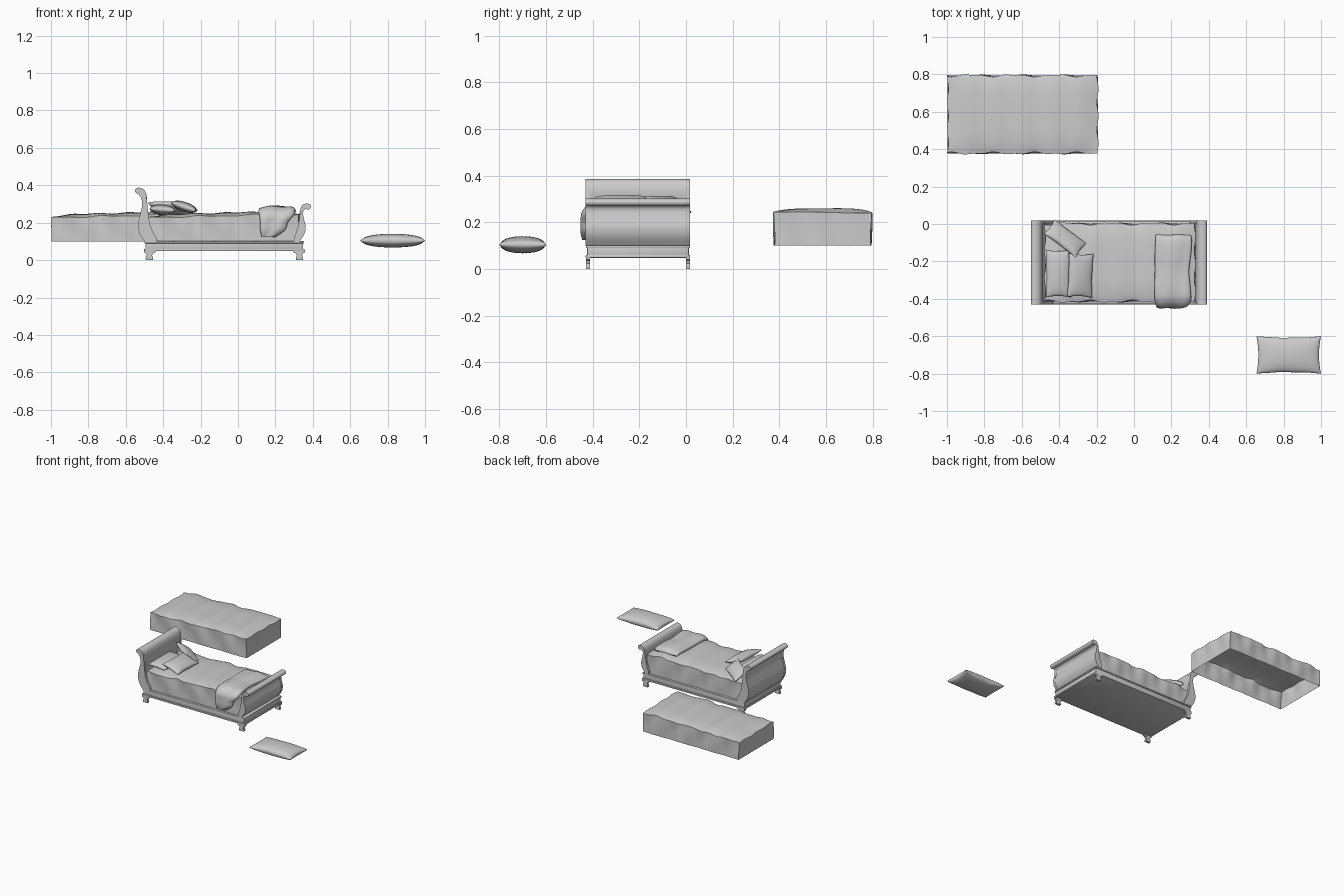
import bpy, bmesh, math
from mathutils import Vector

if "Cube" in bpy.data.objects:
    bpy.data.objects.remove(bpy.data.objects["Cube"])

Y0, Y1 = -0.43, 0.018          # bed width
YC = (Y0 + Y1) / 2


def finish(name, bm, angle=40):
    bmesh.ops.recalc_face_normals(bm, faces=bm.faces)
    me = bpy.data.meshes.new(name)
    bm.to_mesh(me)
    bm.free()
    ob = bpy.data.objects.new(name, me)
    bpy.context.collection.objects.link(ob)
    bpy.ops.object.select_all(action='DESELECT')
    ob.select_set(True)
    bpy.context.view_layer.objects.active = ob
    bpy.ops.object.shade_smooth_by_angle(angle=math.radians(angle))
    return ob


def spline(pts, n=4):
    # open Catmull-Rom through the points
    p = [Vector(q) for q in pts]
    p = [p[0]] + p + [p[-1]]
    out = []
    for i in range(1, len(p) - 2):
        a, b, c, d = p[i - 1:i + 3]
        for k in range(n):
            t = k / n
            out.append(0.5 * (2 * b + (c - a) * t + (2 * a - 5 * b + 4 * c - d) * t * t
                              + (3 * b - a - 3 * c + d) * t ** 3))
    return out + [p[-1]]


def extrude_profile(name, pts, y0, y1):
    bm = bmesh.new()
    f = bm.faces.new([bm.verts.new((p[0], y0, p[1])) for p in pts])
    r = bmesh.ops.extrude_face_region(bm, geom=[f])
    vs = [v for v in r['geom'] if isinstance(v, bmesh.types.BMVert)]
    bmesh.ops.translate(bm, verts=vs, vec=(0, y1 - y0, 0))
    return finish(name, bm)


def box(name, x0, x1, y0, y1, z0, z1, bevel=0.003):
    bm = bmesh.new()
    bmesh.ops.create_cube(bm, size=1)
    for v in bm.verts:
        v.co = ((x0 + x1) / 2 + v.co.x * (x1 - x0), (y0 + y1) / 2 + v.co.y * (y1 - y0),
                (z0 + z1) / 2 + v.co.z * (z1 - z0))
    if bevel:
        bmesh.ops.bevel(bm, geom=bm.edges[:], offset=bevel, segments=2, affect='EDGES', profile=0.5)
    return finish(name, bm)


# Scrolled sleigh ends: wide cheeks at the sides, thinner panel between
head = [(-.50, .10), (-.525, .14), (-.535, .19), (-.525, .24), (-.513, .29), (-.517, .33),
        (-.533, .352), (-.548, .362), (-.55, .376), (-.533, .387), (-.508, .38), (-.493, .36),
        (-.487, .32), (-.482, .27), (-.473, .20), (-.455, .15), (-.437, .12), (-.435, .10)]
foot = [(.33, .10), (.355, .14), (.362, .18), (.352, .22), (.348, .255), (.358, .272),
        (.378, .27), (.39, .284), (.383, .298), (.363, .302), (.345, .294), (.333, .27),
        (.328, .22), (.315, .16), (.302, .125), (.30, .10)]
for name, prof, cut, s in (("headboard", head, 13, 1), ("footboard", foot, 12, -1)):
    extrude_profile(name + "_front_cheek", spline(prof), Y0, Y0 + 0.018)
    extrude_profile(name + "_back_cheek", spline(prof), Y1 - 0.018, Y1)
    inner = [(x + s * 0.024, z) for x, z in prof[:4]][::-1]
    panel = [(x + s * 0.002, z) for x, z in prof[:5]] + prof[5:cut] + inner
    extrude_profile(name + "_panel", spline(panel), Y0 + 0.018, Y1 - 0.018)

# Base frame with stepped mouldings
box("base_frame", -.495, .348, Y0 + .006, Y1 - .006, .052, .098)
box("base_lower_moulding", -.502, .356, Y0, Y1, .048, .060)
box("base_upper_moulding", -.50, .353, Y0 + .001, Y1 - .001, .090, .101)

# Bracket feet
foot_prof = [(-.03, .05), (-.03, .04), (-.02, .036), (-.016, .024), (-.022, .012), (-.021, 0),
             (.018, 0), (.018, .012), (.012, .024), (.018, .036), (.03, .04), (.03, .05)]
for xn, x, s in (("head", -.472, 1), ("foot", .327, -1)):
    for yn, y in (("front", Y0 + .001), ("back", Y1 - .019)):
        extrude_profile(f"{yn}_{xn}_leg", [(x + s * px, pz) for px, pz in foot_prof], y, y + .018)


def bedcover(name, x0, y0, lx, ly):
    # open-bottomed soft cover, crowned top and wavy skirt
    bm = bmesh.new()
    bmesh.ops.create_cube(bm, size=2)
    bmesh.ops.delete(bm, geom=[f for f in bm.faces if f.calc_center_median().z < -.5],
                     context='FACES_ONLY')
    bmesh.ops.subdivide_edges(bm, edges=bm.edges[:], cuts=39, use_grid_fill=True)
    for v in bm.verts:
        u, w, t = v.co.x, v.co.y, (v.co.z + 1) / 2
        crown = (1 - abs(w) ** 4) * (1 - u ** 8)
        top = .236 + .007 * math.sin(1.6 * u + .2) + .016 * crown
        top += .003 * math.sin(9 * u + 2 * w) * (1 - .5 * crown) + .002 * math.sin(17 * u + 1.5)
        wave = .005 * math.sin(11 * u + 3 * t) + .003 * math.sin(23 * u + 1)
        endwave = .004 * math.sin(9 * w + 2 * t)
        x = u * (lx / 2 - .004) + endwave * abs(u) ** 12 * t
        y = w * (ly / 2 - .006) + wave * abs(w) ** 12 * (.3 + .7 * t) * (1 if w > 0 else -1)
        v.co = (x0 + lx / 2 + x, y0 + ly / 2 + y, .10 + t * (top - .10))
    return finish(name, bm, 50)


bedcover("spare_bedcover", -1.0, .372, .81, .428)
bedcover("bed_mattress_cover", -.48, -.42, .81, .428)


def pillow(name, loc, rot=(0, 0, 0), size=(.345, .2, .073)):
    # two puffed sheets sharing a pinched rim
    bm = bmesh.new()
    n = 24
    for s in (1, -1):
        g = []
        for i in range(n + 1):
            for j in range(n + 1):
                u, w = (-math.cos(math.pi * k / n) for k in (i, j))
                puff = max(0, (1 - u * u) * (1 - w * w)) ** .38
                x = u * (1 - .06 * (1 - w * w))
                y = w * (1 - .08 * (1 - u * u) + .012 * math.sin(7 * u) * (1 - u * u))
                g.append(bm.verts.new((x * size[0] / 2, y * size[1] / 2, s * puff * size[2] / 2)))
        for i in range(n):
            for j in range(n):
                a = i * (n + 1) + j
                bm.faces.new((g[a], g[a + 1], g[a + n + 2], g[a + n + 1]))
    bmesh.ops.remove_doubles(bm, verts=bm.verts[:], dist=1e-5)
    ob = finish(name, bm, 80)
    ob.location = loc
    ob.rotation_euler = [math.radians(a) for a in rot]


pillow("spare_pillow", (.827, -.70, .104))
pillow("bed_pillow_flat", (-.405, -.265, .270), (4, 0, 90), (.255, .135, .055))
pillow("bed_pillow_leaning", (-.287, -.275, .285), (18, 0, 88), (.235, .14, .052))
pillow("bed_pillow_corner", (-.368, -.078, .275), (-35, 0, -37), (.215, .115, .05))

# Folded throw draped over the foot of the bed: y, z, centre x, half width, half thickness
path = [(-.06, .255, .21, .094, .006), (-.085, .264, .212, .097, .02), (-.16, .267, .208, .097, .022),
        (-.25, .266, .203, .092, .021), (-.34, .268, .206, .096, .021), (-.395, .262, .208, .098, .021),
        (-.428, .238, .205, .090, .018), (-.434, .20, .192, .075, .016), (-.434, .16, .185, .066, .016),
        (-.43, .125, .165, .038, .012)]
st = spline(path, 5)
bm = bmesh.new()
rings, m = [], 40
for i, p in enumerate(st):
    a, b = st[max(i - 1, 0)], st[min(i + 1, len(st) - 1)]
    ty, tz = b[0] - a[0], b[1] - a[1]
    d = math.hypot(ty, tz)
    ny, nz = tz / d, -ty / d
    ring = []
    for k in range(m):
        c, s = math.cos(2 * math.pi * k / m), math.sin(2 * math.pi * k / m)
        x = math.copysign(abs(c) ** .7, c)
        h = math.copysign(abs(s) ** .7, s) * p[4] + .003 * math.sin(5 * x + i * .15)
        ring.append(bm.verts.new((p[2] + x * p[3], p[0] + ny * h, p[1] + nz * h)))
    rings.append(ring)
for r, q in zip(rings, rings[1:]):
    for k in range(m):
        bm.faces.new((r[k], r[(k + 1) % m], q[(k + 1) % m], q[k]))
bm.faces.new(rings[0])
bm.faces.new(rings[-1])
finish("folded_throw", bm, 60)
